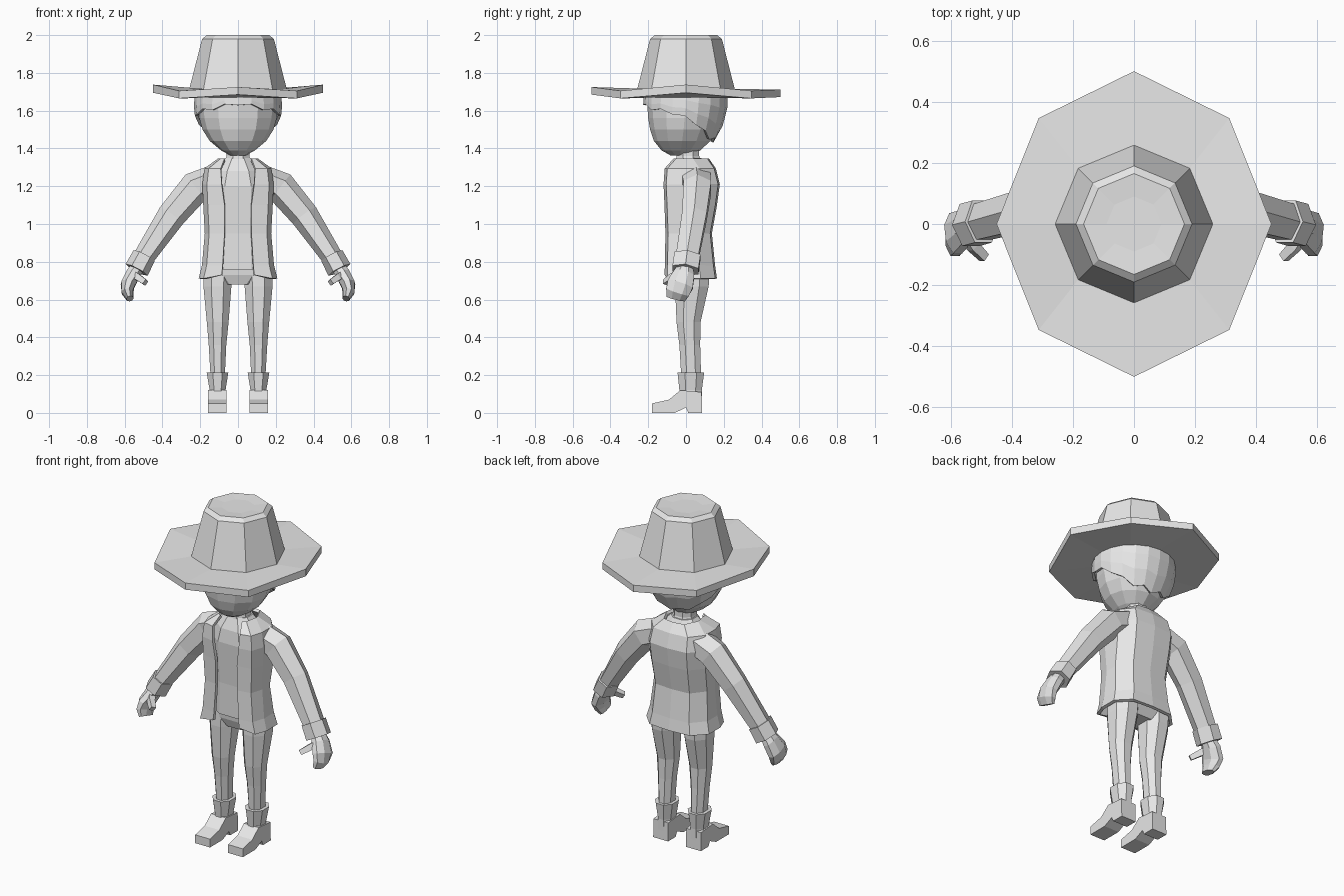
import bpy, bmesh, math
from mathutils import Vector

grey = bpy.data.materials.new("plain_grey")
grey.diffuse_color = (0.8, 0.8, 0.8, 1)


def loft(name, rings, closed=True, mirror=False, thick=0):
    """Skin a list of equal-length point rings; closed rings get end caps."""
    bm = bmesh.new()
    vs = [[bm.verts.new(p) for p in r] for r in rings]
    n = len(rings[0])
    for a, b in zip(vs, vs[1:]):
        for i in range(n if closed else n - 1):
            j = (i + 1) % n
            bm.faces.new((a[i], a[j], b[j], b[i]))
    if closed:
        bm.faces.new(vs[0])
        bm.faces.new(vs[-1])
    bmesh.ops.recalc_face_normals(bm, faces=bm.faces)
    me = bpy.data.meshes.new(name)
    bm.to_mesh(me)
    bm.free()
    me.materials.append(grey)
    ob = bpy.data.objects.new(name, me)
    bpy.context.collection.objects.link(ob)
    if mirror:
        ob.modifiers.new("mirror", 'MIRROR')
    if thick:
        s = ob.modifiers.new("solid", 'SOLIDIFY')
        s.thickness, s.offset = thick, 0
    return ob


def octa(x0, x1, y0, y1, z, c=0.28):
    """Rectangle with cut corners at height z."""
    a, b = (x1 - x0) * c, (y1 - y0) * c
    return [(x0 + a, y0, z), (x1 - a, y0, z), (x1, y0 + b, z), (x1, y1 - b, z),
            (x1 - a, y1, z), (x0 + a, y1, z), (x0, y1 - b, z), (x0, y0 + b, z)]


def tube(name, path, n=6, turn=0.0):
    """Mirrored tube along (x, y, z, half width, half depth) stations."""
    pts = [Vector(s[:3]) for s in path]
    rings = []
    for i, s in enumerate(path):
        t = (pts[min(i + 1, len(pts) - 1)] - pts[max(i - 1, 0)]).normalized()
        d = Vector((0, 1, 0))
        d = (d - t * d.dot(t)).normalized()
        w = t.cross(d)
        angs = [turn + math.tau * k / n for k in range(n)]
        rings.append([pts[i] + w * s[3] * math.cos(a) + d * s[4] * math.sin(a) for a in angs])
    return loft(name, rings, mirror=True)


def lerp_table(table, x):
    for a, b in zip(table, table[1:]):
        if x <= b[0]:
            f = max(0, (x - a[0]) / (b[0] - a[0]))
            return [p + (q - p) * f for p, q in zip(a, b)]
    return table[-1]


# hat: brim and tapered crown in one eight-sided loft
def hat_ring(rx, ry, diag, z):
    out = []
    for k in range(8):
        c, s = round(math.cos(k * math.pi / 4), 3), round(math.sin(k * math.pi / 4), 3)
        if k % 2:
            c, s = c * diag, s * diag
        side, front, back, corner = z
        h = corner if k % 2 else (side if k in (0, 4) else (back if k == 2 else front))
        out.append((c * rx, s * ry, h))
    return out


flat = lambda r, z: hat_ring(r, r, 1, (z, z, z, z))
loft("hat", [flat(0.24, 1.67), hat_ring(0.45, 0.5, 0.98, (1.695, 1.685, 1.672, 1.665)),
             hat_ring(0.45, 0.5, 0.98, (1.738, 1.725, 1.712, 1.705)), flat(0.258, 1.715),
             flat(0.19, 1.98), flat(0.165, 2.0), flat(0.09, 1.995)])

# head: (z, half width, front y, back y)
HEAD = [(1.362, 0.04, -0.08, 0.02), (1.39, 0.09, -0.13, 0.075), (1.44, 0.15, -0.17, 0.13),
        (1.50, 0.188, -0.19, 0.165), (1.56, 0.205, -0.2, 0.185),
        (1.63, 0.212, -0.205, 0.2), (1.70, 0.205, -0.2, 0.2)]


def head_point(a, z, grow=0.0):
    _, rx, yf, yb = lerp_table(HEAD, z)
    return ((rx + grow) * math.sin(a),
            (yf + yb) / 2 - ((yb - yf) / 2 + grow) * math.cos(a), z)


loft("head", [[head_point(math.tau * k / 12, h[0]) for k in range(12)] for h in HEAD])

# hair: shell with a jagged lower edge, short in front and long behind
HEM = [(0, 1.635), (35, 1.61), (75, 1.585), (105, 1.54), (135, 1.46), (180, 1.44)]
N = 20
rows = []
for t in (0, 0.35, 0.7, 1):
    row = []
    for k in range(N + 1):
        deg = 360 * k / N
        low = lerp_table(HEM, min(deg, 360 - deg))[1] + (0.012 if k % 2 else -0.006)
        row.append(head_point(math.radians(deg), low + (1.69 - low) * t, 0.014))
    rows.append(row)
loft("hair", rows, closed=False, thick=0.016)

# neck and shirt
loft("neck", [octa(-0.075, 0.075, -0.06, 0.09, 1.3), octa(-0.06, 0.06, -0.05, 0.07, 1.36),
              octa(-0.06, 0.06, -0.05, 0.07, 1.42)])
loft("shirt", [octa(-0.165, 0.165, -0.075, 0.12, 0.76), octa(-0.15, 0.15, -0.075, 0.11, 0.95),
               octa(-0.16, 0.16, -0.09, 0.14, 1.2), octa(-0.13, 0.13, -0.08, 0.12, 1.28),
               octa(-0.07, 0.07, -0.05, 0.08, 1.35)])

# open jacket: (z, lapel x, half width, front y, back y)
coat = []
for z, lap, w, f, b in [(0.71, 0.085, 0.2, -0.105, 0.155), (0.78, 0.08, 0.182, -0.103, 0.145),
                        (0.95, 0.07, 0.167, -0.1, 0.128), (1.1, 0.07, 0.175, -0.105, 0.155),
                        (1.21, 0.085, 0.18, -0.11, 0.17), (1.29, 0.09, 0.17, -0.105, 0.15),
                        (1.34, 0.07, 0.1, -0.06, 0.115)]:
    coat.append([(lap, f, z + 0.02 * (z < 0.75)), (w * 0.88, f + 0.012, z), (w, f + 0.08, z),
                 (w, b - 0.08, z), (w * 0.65, b - 0.008, z), (0, b, z)])
loft("jacket", coat, closed=False, mirror=True, thick=0.018)

# sleeves, cuffs and hands
tube("sleeve", [(0.08, 0.05, 1.255, 0.075, 0.09), (0.225, 0.06, 1.195, 0.085, 0.085),
                (0.352, 0.045, 1.045, 0.075, 0.075), (0.505, 0.005, 0.815, 0.055, 0.068)])
tube("cuff", [(0.497, 0.008, 0.832, 0.063, 0.08), (0.537, -0.003, 0.757, 0.066, 0.08)])
tube("hand", [(0.525, 0, 0.78, 0.038, 0.04), (0.555, -0.01, 0.735, 0.042, 0.06),
              (0.583, -0.03, 0.68, 0.04, 0.075), (0.585, -0.045, 0.64, 0.034, 0.068),
              (0.572, -0.055, 0.605, 0.02, 0.055)], n=8, turn=math.pi / 8)
tube("thumb", [(0.56, -0.02, 0.735, 0.028, 0.028), (0.525, -0.075, 0.715, 0.024, 0.024),
               (0.49, -0.11, 0.69, 0.02, 0.02)], n=4, turn=math.pi / 4)

# trousers: hips and two legs
loft("hips", [octa(-0.1, 0.1, -0.04, 0.09, 0.68), octa(-0.18, 0.18, -0.058, 0.12, 0.73),
              octa(-0.165, 0.165, -0.07, 0.12, 0.86)])
loft("trouser_leg", [octa(0.07, 0.145, -0.025, 0.08, 0.19), octa(0.062, 0.155, -0.035, 0.075, 0.36),
                     octa(0.05, 0.165, -0.05, 0.077, 0.48), octa(0.035, 0.183, -0.058, 0.12, 0.67),
                     octa(0.03, 0.183, -0.055, 0.125, 0.76)], mirror=True)

# boots: flared shaft and a foot from a side profile
loft("boot_shaft", [octa(0.066, 0.15, -0.035, 0.084, 0.05), octa(0.066, 0.15, -0.035, 0.084, 0.12),
                    octa(0.051, 0.166, -0.045, 0.096, 0.215)], mirror=True)
SOLE = [(-0.18, 0), (-0.06, 0), (0, 0.028), (0.012, 0), (0.085, 0), (0.083, 0.11),
        (-0.03, 0.12), (-0.09, 0.07), (-0.18, 0.05)]
loft("boot_foot", [[(x, y, z) for y, z in SOLE] for x in (0.06, 0.158)], mirror=True)
